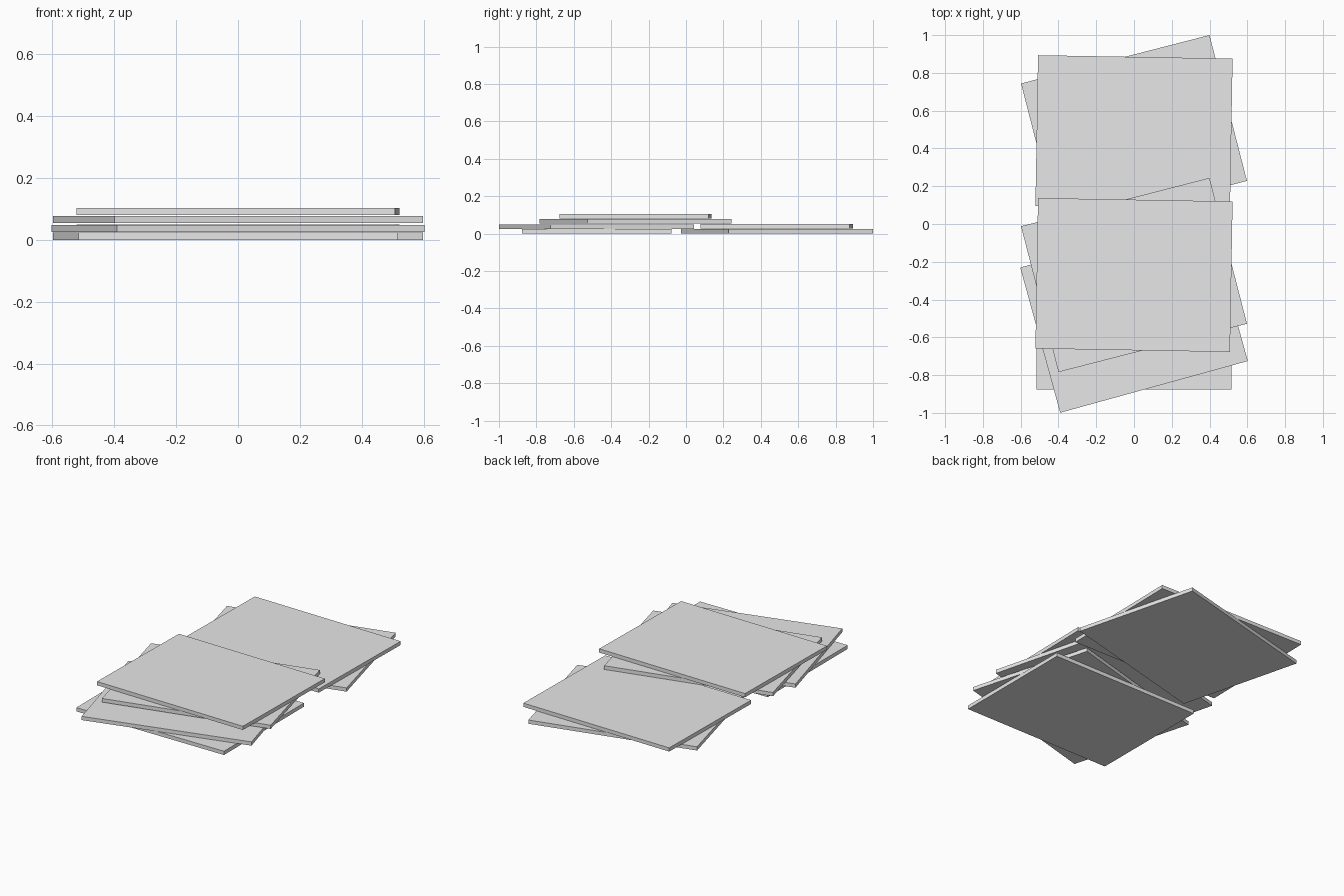
import bpy
import bmesh
import math
from mathutils import Matrix

if "Cube" in bpy.data.objects:
    bpy.data.objects.remove(bpy.data.objects["Cube"])

# Single plain grey for every panel
grey = bpy.data.materials.new("light grey")
grey.diffuse_color = (0.8, 0.8, 0.8, 1.0)
grey.use_nodes = True
grey.node_tree.nodes["Principled BSDF"].inputs["Base Color"].default_value = grey.diffuse_color

WIDTH, DEPTH, THICK = 1.03, 0.797, 0.0235


def panel(name, y, z, angle):
    """Flat rectangular panel resting at height z, turned about its centre."""
    bm = bmesh.new()
    bmesh.ops.create_cube(bm, size=1.0,
                          matrix=Matrix.Diagonal((WIDTH, DEPTH, THICK, 1.0)))
    mesh = bpy.data.meshes.new(name)
    bm.to_mesh(mesh)
    bm.free()
    mesh.materials.append(grey)
    obj = bpy.data.objects.new(name, mesh)
    obj.location = (0, y, z + THICK / 2)
    obj.rotation_euler.z = math.radians(angle)
    bpy.context.collection.objects.link(obj)


# Front stack
panel("front_lower_panel", -0.477, 0.0, 0.0)
panel("front_upper_panel", -0.478, 0.025, 15.4)

# Rear stack and the identical pair lying on top of both stacks
for label, y, z in (("rear", 0.486, 0.0), ("top", -0.27, 0.0535)):
    panel(label + "_lower_panel", y, z, 14.4)
    panel(label + "_upper_panel", y, z + 0.0265, -1.0)
